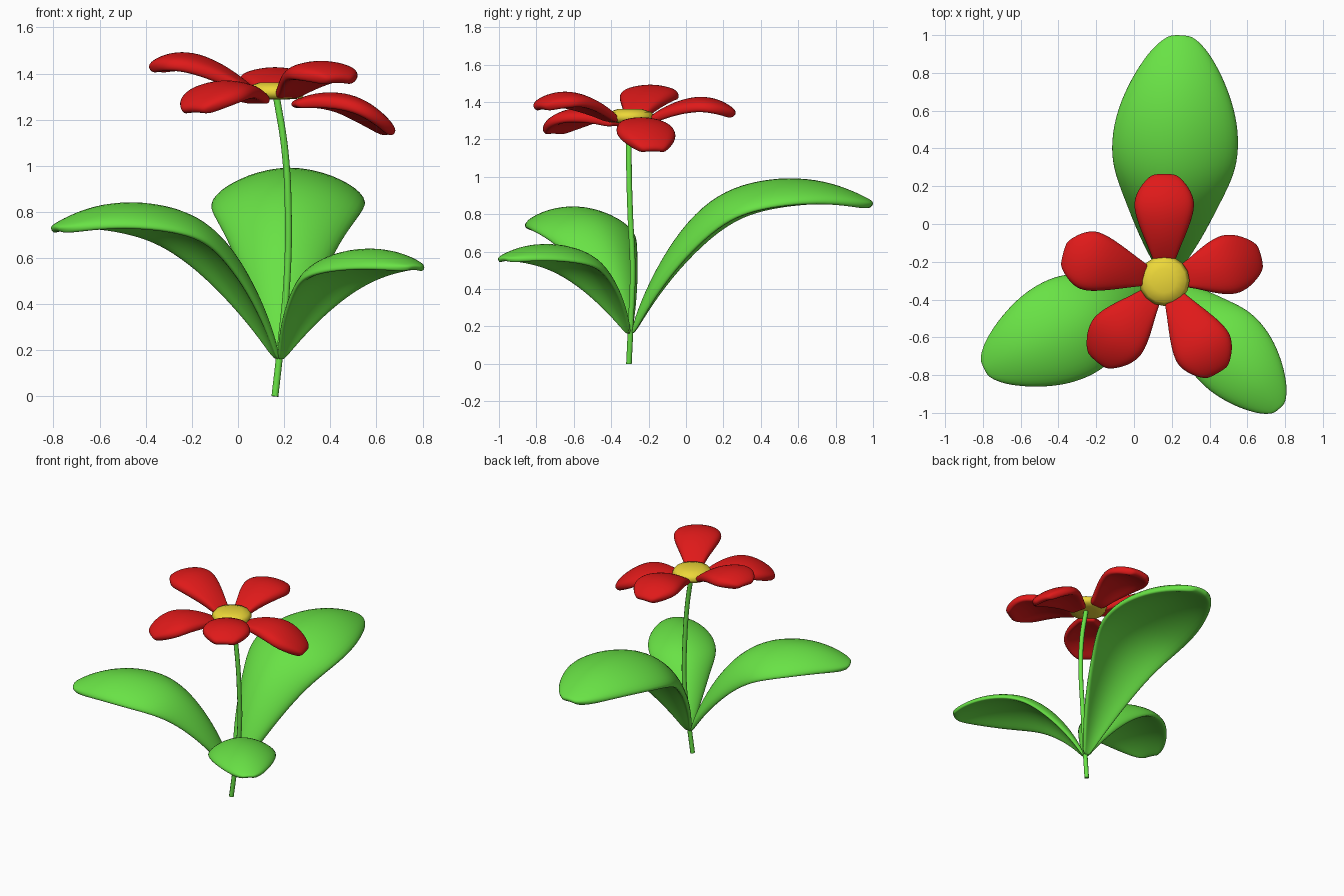
import bpy, bmesh, math
from mathutils import Vector, Matrix

if "Cube" in bpy.data.objects:
    bpy.data.objects.remove(bpy.data.objects["Cube"])


def material(name, rgb):
    m = bpy.data.materials.new(name)
    m.diffuse_color = (*rgb, 1)
    m.use_nodes = True
    m.node_tree.nodes["Principled BSDF"].inputs["Base Color"].default_value = m.diffuse_color
    return m


GREEN = material("green", (0.14, 0.76, 0.06))
RED = material("red", (0.74, 0.01, 0.01))
YELLOW = material("yellow", (0.84, 0.68, 0.04))


def finish(bm, name, mat, levels):
    bmesh.ops.recalc_face_normals(bm, faces=bm.faces)
    for f in bm.faces:
        f.smooth = True
    me = bpy.data.meshes.new(name)
    bm.to_mesh(me)
    bm.free()
    me.materials.append(mat)
    ob = bpy.data.objects.new(name, me)
    bpy.context.collection.objects.link(ob)
    if levels:
        s = ob.modifiers.new("smooth", "SUBSURF")
        s.levels = s.render_levels = levels
    return ob


def blade(name, stations, base, angle, mat, sx=1, sz=1, slope=0, width=1):
    """Arched closed blade; stations are (distance, height, half width, crown, thickness)."""
    us = (-1, -0.6, 0, 0.6, 1)
    n = len(us)
    mid = [Vector((d * sx, 0, z * sz + slope * d)) for d, z, *_ in stations]
    frame = Matrix.Translation(base) @ Matrix.Rotation(math.radians(angle), 4, "Z")
    bm = bmesh.new()
    tops, bottoms = [], []
    for i, (d, z, hw, crown, t) in enumerate(stations):
        tan = (mid[min(i + 1, len(mid) - 1)] - mid[max(i - 1, 0)]).normalized()
        up = Vector((-tan.z, 0, tan.x))
        top, bot = [], []
        for u in us:
            p = mid[i] + Vector((0, u * hw * width * 1.07, 0))
            top.append(bm.verts.new(frame @ (p - up * width * crown * u * u)))
            bot.append(bm.verts.new(frame @ (p - up * width * (t + crown * (0.2 + 0.8 * u * u)))))
        tops.append(top)
        bottoms.append(bot)
    for i in range(len(stations) - 1):
        for side in (tops, bottoms):
            for k in range(n - 1):
                bm.faces.new((side[i][k], side[i][k + 1], side[i + 1][k + 1], side[i + 1][k]))
        for k in (0, n - 1):
            bm.faces.new((tops[i][k], tops[i + 1][k], bottoms[i + 1][k], bottoms[i][k]))
    for i in (0, -1):
        for k in range(n - 1):
            bm.faces.new((tops[i][k], tops[i][k + 1], bottoms[i][k + 1], bottoms[i][k]))
    return finish(bm, name, mat, 2)


# Leaves: one shape at three sizes, growing from a shared point on the stem
LEAF = [(0.0, 0.0, 0.018, 0.0, 0.025), (0.05, 0.17, 0.08, 0.03, 0.04),
        (0.16, 0.41, 0.165, 0.08, 0.05), (0.30, 0.62, 0.235, 0.125, 0.055),
        (0.46, 0.76, 0.295, 0.14, 0.06), (0.64, 0.83, 0.322, 0.14, 0.06),
        (0.85, 0.855, 0.31, 0.13, 0.06), (1.05, 0.83, 0.255, 0.10, 0.055),
        (1.20, 0.77, 0.18, 0.055, 0.05), (1.28, 0.725, 0.11, 0.025, 0.045),
        (1.31, 0.705, 0.05, 0.01, 0.035)]
for name, angle, sx, sz in (("back_leaf", 87, 1, 1), ("left_leaf", 205.4, 0.83, 0.82),
                            ("right_leaf", -49, 0.69, 0.58)):
    blade(name, LEAF, (0.18, -0.30, 0.16), angle, GREEN, sx, sz, width=min(sx, 0.67) if sx < 0.7 else sx)

# Petals: each with its own pitch
PETAL = [(0.08, -0.025, 0.05, 0.0, 0.035), (0.15, 0.025, 0.075, 0.01, 0.05),
         (0.24, 0.075, 0.115, 0.03, 0.055), (0.36, 0.108, 0.15, 0.04, 0.06),
         (0.46, 0.097, 0.152, 0.04, 0.06), (0.54, 0.058, 0.115, 0.025, 0.055),
         (0.585, 0.015, 0.06, 0.01, 0.045)]
for i, (angle, slope, sx) in enumerate(((90, 0, 0.99), (14, -0.33, 0.93), (-60, 0.07, 0.99),
                                        (-130, -0.16, 0.98), (165, 0.16, 0.97))):
    blade(f"petal_{i + 1}", PETAL, (0.16, -0.30, 1.33), angle, RED, sx, slope=slope)

# Flower centre: low dome turned from a profile
bm = bmesh.new()
rings = []
for r, z in ((0.06, 1.288), (0.115, 1.292), (0.134, 1.318), (0.115, 1.345), (0.065, 1.362)):
    rings.append([bm.verts.new((0.16 + r * math.cos(a * math.tau / 16),
                                -0.30 + r * math.sin(a * math.tau / 16), z)) for a in range(16)])
for a, b in zip(rings, rings[1:]):
    for k in range(16):
        j = (k + 1) % 16
        bm.faces.new((a[k], a[j], b[j], b[k]))
bm.faces.new(rings[0])
bm.faces.new(rings[-1])
finish(bm, "flower_center", YELLOW, 0)

# Stem: gently bowed tube
cu = bpy.data.curves.new("stem", "CURVE")
cu.dimensions = "3D"
cu.bevel_depth = 0.016
cu.bevel_resolution = 2
cu.use_fill_caps = True
path = ((0.16, -0.305, 0), (0.185, -0.295, 0.22), (0.212, -0.285, 0.5),
        (0.218, -0.298, 0.8), (0.203, -0.305, 1.07), (0.165, -0.303, 1.31))
sp = cu.splines.new("BEZIER")
sp.bezier_points.add(len(path) - 1)
for bp, co in zip(sp.bezier_points, path):
    bp.co = co
    bp.handle_left_type = bp.handle_right_type = "AUTO"
sp.resolution_u = 6
cu.materials.append(GREEN)
bpy.context.collection.objects.link(bpy.data.objects.new("stem", cu))
